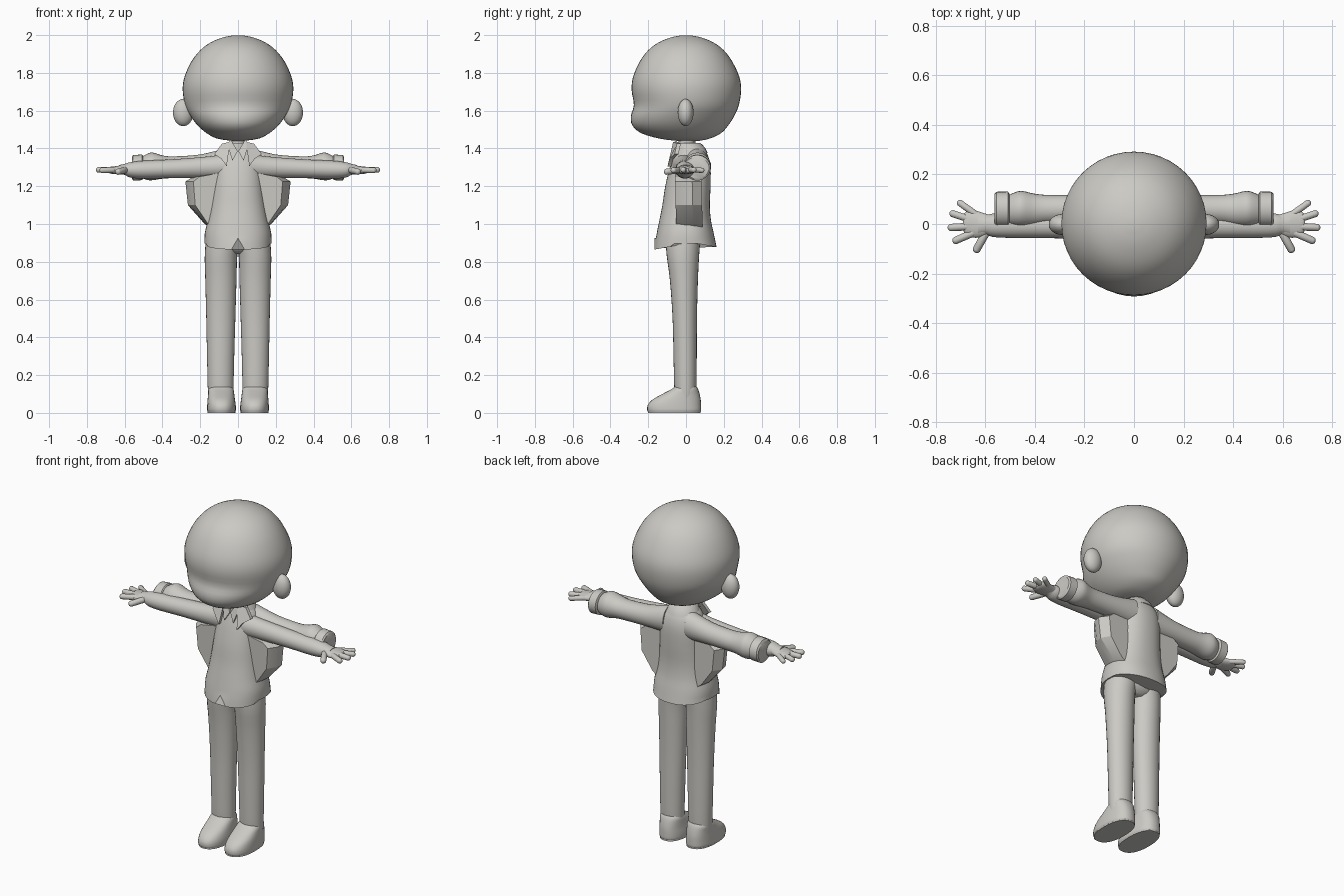
import bpy, bmesh, math
from mathutils import Vector

clay = bpy.data.materials.new("warm grey")
clay.diffuse_color = (0.6, 0.59, 0.555, 1)


def finish(name, bm, mirror=False, angle=40):
    bmesh.ops.recalc_face_normals(bm, faces=bm.faces)
    me = bpy.data.meshes.new(name)
    bm.to_mesh(me)
    bm.free()
    me.materials.append(clay)
    ob = bpy.data.objects.new(name, me)
    bpy.context.collection.objects.link(ob)
    if mirror:
        ob.modifiers.new("mirror", 'MIRROR')
    bpy.ops.object.select_all(action='DESELECT')
    ob.select_set(True)
    bpy.context.view_layer.objects.active = ob
    bpy.ops.object.shade_smooth_by_angle(angle=math.radians(angle))
    return ob


def spline(rows, steps):
    """Catmull-Rom resampling of section rows."""
    out = []
    for i in range(len(rows) - 1):
        p0, p1 = rows[max(i - 1, 0)], rows[i]
        p2, p3 = rows[i + 1], rows[min(i + 2, len(rows) - 1)]
        for s in range(steps):
            t = s / steps
            out.append([0.5 * (2 * b + (c - a) * t + (2 * a - 5 * b + 4 * c - d) * t * t
                               + (3 * b - a - 3 * c + d) * t ** 3)
                        for a, b, c, d in zip(p0, p1, p2, p3)])
    return out + [list(rows[-1])]


def loft(name, rows, axis='Z', n=32, steps=3, power=1.0, mirror=False, angle=40, tweak=None):
    """Rows: position on axis, then low/high limits of the two cross directions."""
    bm = bmesh.new()
    rings = []
    for p, a0, a1, b0, b1 in spline(rows, steps):
        ring = []
        for k in range(n):
            t = 2 * math.pi * k / n
            c, s = math.cos(t), math.sin(t)
            a = (a0 + a1) / 2 + (a1 - a0) / 2 * math.copysign(abs(c) ** power, c)
            b = (b0 + b1) / 2 + (b1 - b0) / 2 * math.copysign(abs(s) ** power, s)
            co = Vector((a, b, p) if axis == 'Z' else (p, a, b))
            if tweak:
                tweak(co)
            ring.append(bm.verts.new(co))
        rings.append(ring)
    for r, q in zip(rings, rings[1:]):
        for k in range(n):
            bm.faces.new((r[k], r[(k + 1) % n], q[(k + 1) % n], q[k]))
    bm.faces.new(rings[0])
    bm.faces.new(rings[-1])
    return finish(name, bm, mirror, angle)


def sym(z, w, front, back):
    return (z, -w, w, front, back)


def plate(name, pts, thick):
    """Thin mirrored panel thickened backwards."""
    bm = bmesh.new()
    f = bm.faces.new([bm.verts.new(p) for p in pts])
    ext = bmesh.ops.extrude_face_region(bm, geom=[f])
    for v in ext['geom']:
        if isinstance(v, bmesh.types.BMVert):
            v.co.y += thick
    return finish(name, bm, True, 25)


# Head: round skull, shallow eye hollow and soft muzzle
loft("head", [sym(1.44, .03, -.05, .07), sym(1.452, .11, -.14, .125), sym(1.48, .165, -.235, .185),
              sym(1.52, .212, -.283, .222), sym(1.57, .25, -.292, .255), sym(1.63, .28, -.276, .28),
              sym(1.71, .293, -.288, .292), sym(1.78, .283, -.28, .282), sym(1.86, .247, -.245, .245),
              sym(1.92, .2, -.2, .2), sym(1.96, .147, -.147, .147), sym(1.988, .08, -.08, .08),
              sym(1.999, .02, -.02, .02)], n=48)

# Ears
bm = bmesh.new()
bmesh.ops.create_uvsphere(bm, u_segments=24, v_segments=16, radius=1)
for v in bm.verts:
    v.co = Vector((.29 + .054 * v.co.x, -.002 + .042 * v.co.y, 1.59 + .072 * v.co.z))
finish("ears", bm, True)

loft("neck", [sym(1.34, .055, -.045, .06), sym(1.40, .045, -.04, .05), sym(1.47, .045, -.04, .05)], n=24)


# Jacket body with front slit and curved hem
def hem(co):
    if co.z < .93:
        if co.y < -.14 and abs(co.x) < .008:
            co.z = max(co.z, .925)
        elif co.z < .89:
            co.z += .03 * (1 - min(1, abs(co.y) / .16)) - (.012 if co.y < -.08 else 0)


loft("jacket_body", [sym(.878, .177, -.168, .162), sym(.95, .176, -.155, .147), sym(1.02, .160, -.141, .132),
                     sym(1.1, .147, -.125, .126), sym(1.2, .136, -.110, .13), sym(1.3, .128, -.086, .13),
                     sym(1.36, .112, -.066, .117), sym(1.395, .085, -.055, .095), sym(1.42, .055, -.045, .06)],
     n=40, power=.88, tweak=hem)

# Collar band and pointed lapels
loft("collar_band", [sym(1.375, .098, -.06, .115), sym(1.405, .082, -.06, .10), sym(1.43, .06, -.058, .075)],
     n=24, steps=2)
plate("lapels", [(.042, -.068, 1.435), (.085, -.048, 1.425), (.125, -.06, 1.37), (.088, -.088, 1.345),
                 (.06, -.098, 1.305)], .02)
plate("shirt_collar", [(.002, -.075, 1.385), (.03, -.09, 1.335), (.055, -.066, 1.42), (.04, -.055, 1.45)], .012)

# Angular cloth folds hanging beneath the arms
bm = bmesh.new()
outline = [(.10, 1.27), (.235, 1.25), (.275, 1.225), (.262, 1.10), (.175, 1.0), (.12, .965)]
layers = []
for y, s in ((-.055, .78), (-.01, .96), (.035, 1.02), (.085, .82)):
    layers.append([bm.verts.new((.10 + (x - .10) * s, y + .02 * (1.12 - z), z)) for x, z in outline])
m = len(outline)
for a, b in zip(layers, layers[1:]):
    for k in range(m):
        bm.faces.new((a[k], a[(k + 1) % m], b[(k + 1) % m], b[k]))
bm.faces.new(layers[0])
bm.faces.new(layers[-1])
finish("jacket_folds", bm, True, 25)

# Arms, with the loose sleeve set behind them
loft("arms", [(.04, -.075, .05, 1.24, 1.375), (.15, -.062, .045, 1.243, 1.358), (.35, -.057, .045, 1.243, 1.342),
              (.5, -.056, .045, 1.24, 1.335), (.57, -.052, .042, 1.246, 1.327), (.60, -.042, .035, 1.26, 1.318),
              (.63, -.046, .04, 1.266, 1.312)], axis='X', n=28, mirror=True)
loft("sleeves", [(.07, -.01, .12, 1.24, 1.40), (.2, 0, .117, 1.245, 1.368), (.34, 0, .117, 1.243, 1.358),
                 (.40, -.008, .122, 1.24, 1.363), (.45, -.012, .133, 1.232, 1.378), (.48, -.01, .128, 1.233, 1.372),
                 (.515, -.003, .112, 1.245, 1.352)], axis='X', n=28, mirror=True)
loft("cuffs", [(.503, -.008, .122, 1.24, 1.36), (.508, -.012, .131, 1.232, 1.368), (.555, -.012, .13, 1.23, 1.365),
               (.562, -.008, .122, 1.24, 1.355)], axis='X', n=28, steps=1, mirror=True, angle=35)

# Hands: flattened palm and five tapered fingers
loft("palms", [(.575, -.036, .035, 1.262, 1.318), (.61, -.052, .045, 1.263, 1.312), (.65, -.055, .056, 1.264, 1.306),
               (.68, -.042, .048, 1.268, 1.302), (.69, -.02, .03, 1.275, 1.295)], axis='X', n=24, mirror=True)


def finger(name, base, tip, r):
    bm = bmesh.new()
    a, b = Vector(base), Vector(tip)
    d = (b - a).normalized()
    rot = d.to_track_quat('Z', 'Y')
    bmesh.ops.create_uvsphere(bm, u_segments=14, v_segments=10, radius=r)
    for v in bm.verts:
        end = b - d * r if v.co.z > 1e-6 else a
        v.co = end + rot @ v.co
    finish(name, bm, True)


for name, base, tip, r in (("thumb", (.60, -.04, 1.285), (.642, -.115, 1.275), .017),
                           ("index_finger", (.65, -.036, 1.286), (.732, -.072, 1.284), .016),
                           ("middle_finger", (.66, -.010, 1.287), (.752, -.015, 1.287), .016),
                           ("ring_finger", (.66, .018, 1.287), (.744, .046, 1.286), .015),
                           ("little_finger", (.64, .04, 1.286), (.712, .092, 1.284), .014)):
    finger(name, base, tip, r)

# Trousers
loft("trouser_legs", [(.08, .026, .157, -.055, .05), (.13, .024, .160, -.062, .055), (.3, .02, .164, -.066, .057),
                      (.5, .014, .168, -.071, .058), (.7, .008, .173, -.085, .063), (.84, .003, .176, -.103, .07),
                      (.95, -.02, .165, -.11, .08)], n=28, mirror=True)
loft("hips", [sym(.84, .06, -.05, .04), sym(.87, .14, -.09, .07), sym(.95, .16, -.11, .09)], n=28)

# Rounded shoes with a long toe
loft("shoes", [(.004, .017, .157, -.198, .073), (.012, .012, .163, -.205, .08), (.04, .012, .163, -.203, .08),
               (.07, .016, .161, -.178, .078), (.10, .02, .158, -.125, .072), (.125, .024, .156, -.078, .064),
               (.14, .032, .148, -.058, .055)], n=32, power=.85, mirror=True)
loft("soles", [(0, .014, .161, -.202, .078), (.008, .014, .161, -.202, .078)], n=32, steps=1, power=.85, mirror=True)
